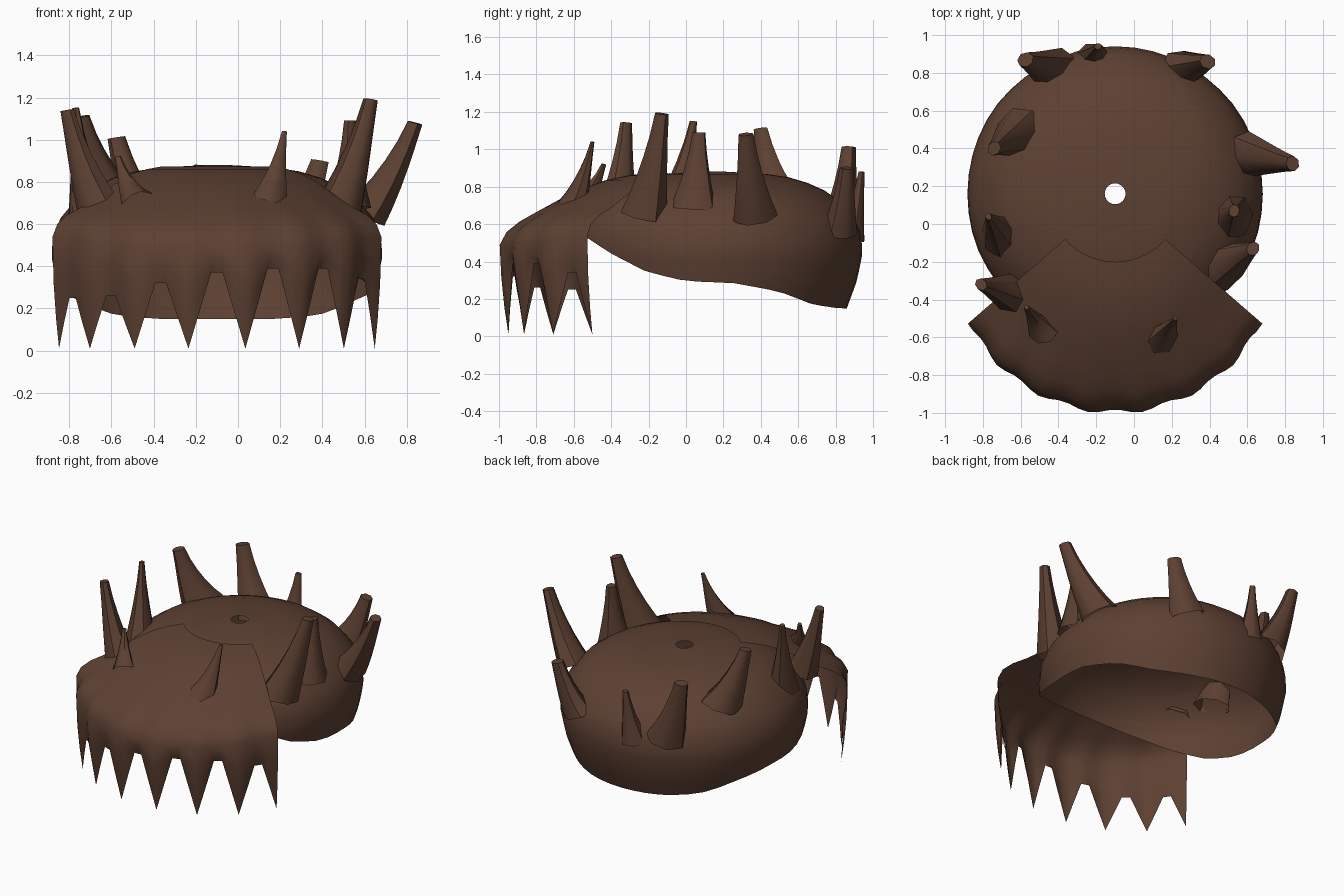
import bpy, bmesh, math
from mathutils import Vector

cube = bpy.data.objects.get("Cube")
if cube:
    bpy.data.objects.remove(cube, do_unlink=True)

brown = bpy.data.materials.new("dark_brown")
brown.use_nodes = True
COLOR = (0.11, 0.052, 0.032, 1)
brown.diffuse_color = COLOR
bsdf = brown.node_tree.nodes["Principled BSDF"]
bsdf.inputs["Base Color"].default_value = COLOR
bsdf.inputs["Roughness"].default_value = 0.8

CX, CY = -0.1, 0.16  # centre of the cap


def lerp_table(table, x):
    """Linear lookup in a list of (x, value) pairs sorted by x."""
    if x <= table[0][0]:
        return table[0][1]
    for (x0, y0), (x1, y1) in zip(table, table[1:]):
        if x <= x1:
            return y0 + (y1 - y0) * (x - x0) / (x1 - x0)
    return table[-1][1]


def loft(name, rows, closed, cap_end=False, angle=60):
    """Skin a grid of points, given as rows of equal length."""
    bm = bmesh.new()
    grid = [[bm.verts.new(p) for p in row] for row in rows]
    n = len(rows[0])
    for a, b in zip(grid, grid[1:]):
        for i in range(n if closed else n - 1):
            j = (i + 1) % n
            bm.faces.new((a[i], b[i], b[j], a[j]))
    if cap_end:
        bm.faces.new(grid[-1])
    mesh = bpy.data.meshes.new(name)
    bm.to_mesh(mesh)
    bm.free()
    mesh.materials.append(brown)
    obj = bpy.data.objects.new(name, mesh)
    bpy.context.collection.objects.link(obj)
    bpy.ops.object.select_all(action="DESELECT")
    obj.select_set(True)
    bpy.context.view_layer.objects.active = obj
    bpy.ops.object.shade_smooth_by_angle(angle=math.radians(angle))
    return obj


# Cap: open dome with a small crown hole and a rim that rises to the front
DOME = [(0.15, 0.70), (0.3, 0.755), (0.45, 0.785), (0.55, 0.775), (0.63, 0.74),
        (0.72, 0.665), (0.78, 0.58), (0.82, 0.49), (0.85, 0.39), (0.868, 0.27),
        (0.88, 0.055)]
RIM = [(-0.62, 0.6), (-0.5, 0.53), (-0.35, 0.43), (-0.2, 0.345), (0, 0.295),
       (0.25, 0.285), (0.5, 0.24), (0.7, 0.17), (0.85, 0.15)]
STEPS = 48
upper = [(r, z) for z, r in reversed(DOME) if z >= 0.63]
cap_rows = []
for r, z in upper:
    cap_rows.append([])
    for i in range(STEPS):
        a = math.tau * i / STEPS
        cap_rows[-1].append((CX + r * math.cos(a), CY + r * math.sin(a), z))
for k in range(1, 8):
    row = []
    for i in range(STEPS):
        a = math.tau * i / STEPS
        rim = lerp_table(RIM, CY + 0.74 * math.sin(a))
        z = 0.63 + (rim - 0.63) * k / 7
        r = lerp_table(DOME, z)
        row.append((CX + r * math.cos(a), CY + r * math.sin(a), z))
    cap_rows.append(row)
loft("hair_cap", cap_rows, True)

# Fringe: fan-shaped sheet over the front, ending in pointed locks
NOTCHES = [0.25, 0.26, 0.32, 0.37, 0.39, 0.39, 0.34]
FAN = [(0.35, 0.873), (0.46, 0.86), (0.58, 0.835), (0.7, 0.79), (0.82, 0.735),
       (0.94, 0.67), (1.04, 0.61), (1.11, 0.55), (1.145, 0.48)]
SUB = 5
COLS = len(NOTCHES) * SUB
HALF = math.radians(49)


def fringe_point(col, radius, z, ripple):
    u = col / COLS
    a = HALF * (2 * u - 1)
    side = abs(2 * u - 1)
    bulge = ripple * math.cos(math.tau * col / SUB)
    grow = max(0, (radius - 0.35) / 0.8)
    r = radius - 0.125 * side ** 2 * grow + bulge
    return (CX + r * math.sin(a), CY - r * math.cos(a) - 0.01, z)


fringe_rows = []
for r, z in FAN:
    ripple = 0.012 * max(0, (r - 0.82) / 0.32)
    lift = 0.06 * max(0, (r - 0.9) / 0.25)
    fringe_rows.append([fringe_point(c, r, z + lift * abs(2 * c / COLS - 1), ripple)
                        for c in range(COLS + 1)])
for t in (0.35, 0.7, 1.0):
    row = []
    for c in range(COLS + 1):
        d = min(c % SUB, SUB - c % SUB) / 2
        notch = NOTCHES[min(c // SUB, len(NOTCHES) - 1)]
        end = 0.01 + (notch - 0.01) * d
        row.append(fringe_point(c, 1.145 - 0.035 * t * t, 0.48 + (end - 0.48) * t,
                                0.012 * (1 - t)))
    fringe_rows.append(row)
loft("front_fringe", fringe_rows, False)


# Spiky tufts: curved tapering tubes (base, tip, base radius, tip radius)
def tuft(name, base, tip, r0, r1, sides=7):
    base, tip = Vector(base), Vector(tip)
    mid = base.lerp(tip, 0.5) + Vector((0, 0, -0.04))
    mid.xy += (tip.xy - base.xy) * 0.08
    rows = []
    for k in range(6):
        t = k / 5
        p = base * (1 - t) ** 2 + mid * 2 * t * (1 - t) + tip * t * t
        tangent = (mid - base) * (1 - t) + (tip - mid) * t
        tangent = (tangent.normalized() + Vector((0, 0, 0.5))).normalized()
        u = tangent.cross(Vector((CX - base.x, CY - base.y, 0))).normalized()
        v = tangent.cross(u)
        r = r1 + (r0 - r1) * (1 - t) ** 1.25
        rows.append([p + u * r * math.cos(math.tau * i / sides)
                     + v * 0.85 * r * math.sin(math.tau * i / sides)
                     for i in range(sides)])
    loft(name, rows, True, cap_end=True, angle=50)


TUFTS = {
    "tuft_front_left": ((0.14, -0.61, 0.69), (0.22, -0.5, 1.04), 0.095, 0.012),
    "tuft_front_right": ((-0.48, -0.57, 0.71), (-0.57, -0.44, 0.92), 0.085, 0.015),
    "tuft_side_right_1": ((-0.65, -0.37, 0.66), (-0.81, -0.32, 1.14), 0.12, 0.035),
    "tuft_side_right_2": ((-0.7, -0.07, 0.64), (-0.77, 0.04, 1.15), 0.125, 0.02),
    "tuft_side_right_3": ((-0.61, 0.49, 0.72), (-0.74, 0.4, 1.11), 0.14, 0.04),
    "tuft_side_left_1": ((0.47, -0.23, 0.65), (0.63, -0.13, 1.19), 0.135, 0.04),
    "tuft_side_left_2": ((0.52, 0.04, 0.68), (0.53, 0.07, 1.09), 0.13, 0.035),
    "tuft_side_left_3": ((0.6, 0.37, 0.64), (0.84, 0.32, 1.08), 0.125, 0.042),
    "tuft_back_right": ((-0.42, 0.82, 0.56), (-0.575, 0.87, 1.01), 0.13, 0.045),
    "tuft_back_middle": ((-0.22, 0.88, 0.52), (-0.19, 0.94, 0.88), 0.095, 0.02),
    "tuft_back_left": ((0.25, 0.82, 0.56), (0.39, 0.86, 0.9), 0.115, 0.045),
}
for name, spec in TUFTS.items():
    tuft(name, *spec)
